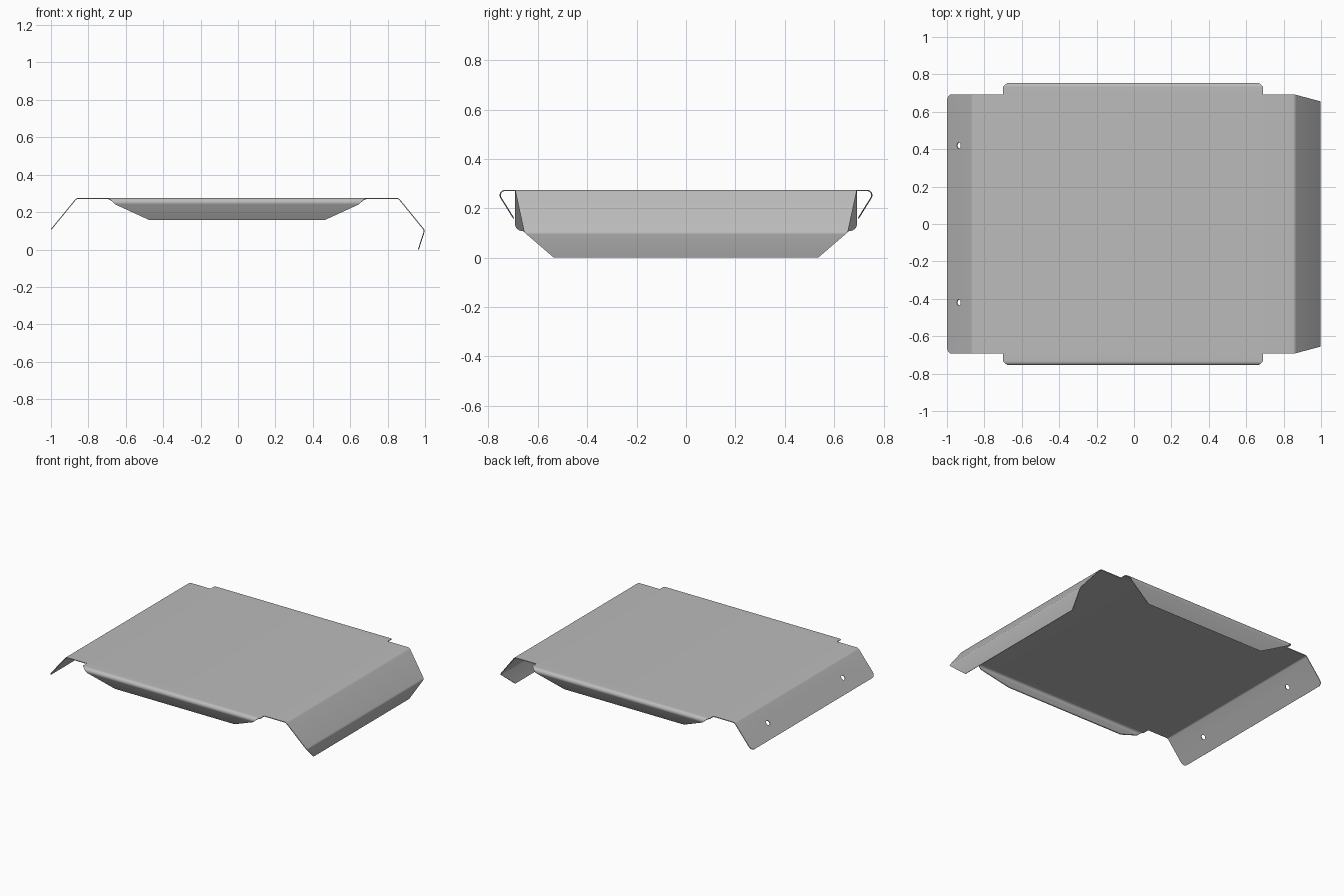
import bpy, math
from mathutils import Vector

cube = bpy.data.objects.get("Cube")
if cube:
    bpy.data.objects.remove(cube, do_unlink=True)

THICK = 0.005
TOP = 0.275
steel = bpy.data.materials.new("grey steel")
steel.use_nodes = True
GREY = (0.5, 0.5, 0.5, 1)
steel.diffuse_color = GREY
steel.node_tree.nodes["Principled BSDF"].inputs["Base Color"].default_value = GREY


def fold(rows, corner, size=0.012, steps=4):
    """Replace one corner row by a small bend."""
    a, b, c = (Vector(rows[corner + k]) for k in (-1, 0, 1))
    start = b + (a - b).normalized() * size
    end = b + (c - b).normalized() * size
    bend = []
    for i in range(steps + 1):
        t = i / steps
        bend.append(start * (1 - t) ** 2 + b * 2 * t * (1 - t) + end * t * t)
    return rows[:corner] + bend + rows[corner + 1:]


def sheet(name, rows, turn=0.0, shift=0.0, cutters=()):
    """Folded sheet from rows of (distance, half width, height)."""
    verts, faces = [], []
    for d, w, z in rows:
        verts += [(d, -w, z), (d, w, z)]
    for i in range(0, len(verts) - 2, 2):
        faces.append((i, i + 2, i + 3, i + 1))
    mesh = bpy.data.meshes.new(name)
    mesh.from_pydata(verts, [], faces)
    mesh.materials.append(steel)
    obj = bpy.data.objects.new(name, mesh)
    bpy.context.collection.objects.link(obj)
    obj.rotation_euler.z = turn
    obj.location.x = shift
    solid = obj.modifiers.new("thickness", 'SOLIDIFY')
    solid.thickness = THICK
    solid.offset = -1
    for cutter in cutters:
        cut = obj.modifiers.new("hole", 'BOOLEAN')
        cut.object = cutter
        cut.solver = 'EXACT'
    bpy.ops.object.select_all(action='DESELECT')
    obj.select_set(True)
    bpy.context.view_layer.objects.active = obj
    for mod in list(obj.modifiers):
        bpy.ops.object.modifier_apply(modifier=mod.name)
    bpy.ops.object.shade_smooth_by_angle(angle=math.radians(32))
    return obj


# Hole cutters, square to the sloping left-hand flange
edge, crease = Vector((-1, 0, 0.11)), Vector((-0.865, 0, TOP))
slope = (crease - edge).normalized()
cutters = []
for y in (-0.42, 0.42):
    bpy.ops.mesh.primitive_cylinder_add(
        vertices=20, radius=0.016, depth=0.1,
        location=edge + slope * 0.1 + Vector((0, y, 0)),
        rotation=(0, math.atan2(-slope.z, slope.x), 0))
    cutter = bpy.context.object
    cutter.name = "hole_cutter"
    cutter.hide_render = True
    cutters.append(cutter)

# Main panel: flange with rounded corners, deck, flange and tapered lip
RADIUS = 0.035
rows = []
for i in range(7):
    a = math.radians(90) * i / 6
    p = edge + slope * RADIUS * (1 - math.cos(a))
    rows.append(Vector((p.x, 0.692 - RADIUS * (1 - math.sin(a)), p.z)))
first_fold = len(rows)
rows += [Vector(p) for p in ((-0.865, 0.692, TOP), (0.86, 0.692, TOP),
                             (1, 0.655, 0.103), (0.967, 0.535, 0))]
for corner in (first_fold + 2, first_fold + 1, first_fold):
    rows = fold(rows, corner)
sheet("main_panel", rows, cutters=cutters)
for cutter in cutters:
    bpy.data.objects.remove(cutter, do_unlink=True)

# Rolled side flaps, tucked back underneath
ROLL = 0.022
STEPS = 10
flap = [Vector((0.69, 0.695, TOP))]
for i in range(STEPS + 1):
    t = i / STEPS
    a = math.radians(90 - 120 * t)
    flap.append(Vector((0.733 + ROLL * math.cos(a), 0.695 - 0.042 * t,
                        TOP - ROLL + ROLL * math.sin(a))))
flap.append(Vector((0.7, 0.47, 0.158)))
for name, turn in (("front_flap", -90), ("back_flap", 90)):
    sheet(name, flap, math.radians(turn), -0.005)
